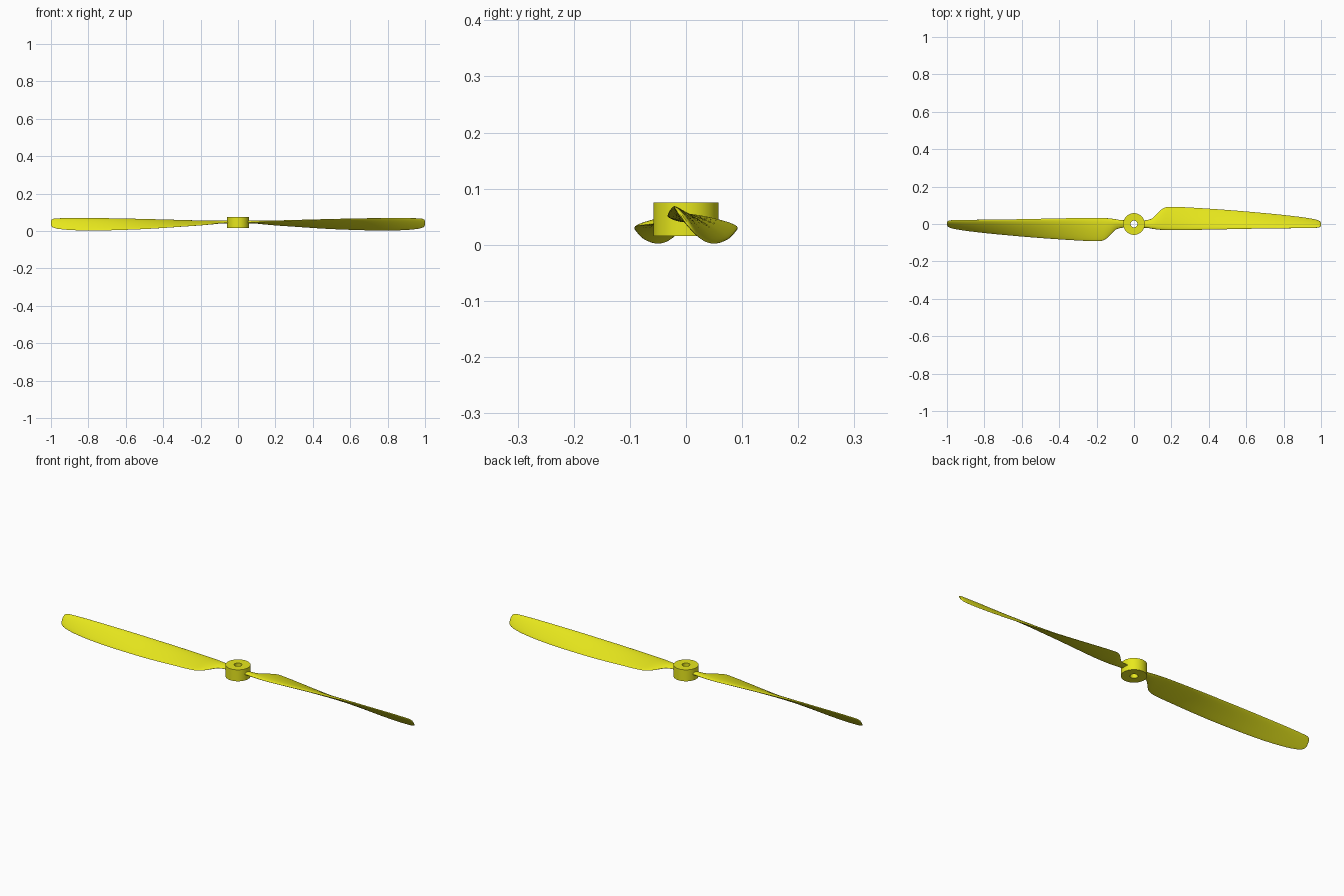
import bpy, bmesh, math

if "Cube" in bpy.data.objects:
    bpy.data.objects.remove(bpy.data.objects["Cube"])

mat = bpy.data.materials.new("yellow")
mat.diffuse_color = (0.8, 0.8, 0.012, 1)
mat.use_nodes = True
mat.node_tree.nodes["Principled BSDF"].inputs["Base Color"].default_value = mat.diffuse_color


def make_object(name, bm, angle):
    bmesh.ops.recalc_face_normals(bm, faces=bm.faces)
    mesh = bpy.data.meshes.new(name)
    bm.to_mesh(mesh)
    bm.free()
    mesh.materials.append(mat)
    obj = bpy.data.objects.new(name, mesh)
    bpy.context.collection.objects.link(obj)
    bpy.ops.object.select_all(action='DESELECT')
    obj.select_set(True)
    bpy.context.view_layer.objects.active = obj
    bpy.ops.object.shade_smooth_by_angle(angle=math.radians(angle))
    return obj


def bridge(bm, a, b):
    n = len(a)
    for i in range(n):
        bm.faces.new((a[i], a[(i + 1) % n], b[(i + 1) % n], b[i]))


# Hub: a rectangular profile turned around z, leaving the shaft bore open
bm = bmesh.new()
profile = [(0.018, 0.016), (0.058, 0.016), (0.058, 0.075), (0.018, 0.075)]
rings = []
for r, z in profile:
    rings.append([bm.verts.new((r * math.cos(k * math.tau / 64),
                                r * math.sin(k * math.tau / 64), z)) for k in range(64)])
for i in range(4):
    bridge(bm, rings[i], rings[(i + 1) % 4])
make_object("hub", bm, 30)

# Blade stations: x, leading y, trailing y, leading z, trailing z, thickness
stations = [
    (0.040, -0.020, 0.020, 0.047, 0.044, 0.015),
    (0.070, -0.021, 0.021, 0.047, 0.043, 0.015),
    (0.100, -0.026, 0.032, 0.048, 0.041, 0.015),
    (0.130, -0.030, 0.062, 0.049, 0.037, 0.015),
    (0.160, -0.032, 0.086, 0.050, 0.034, 0.015),
    (0.200, -0.033, 0.092, 0.051, 0.030, 0.015),
    (0.300, -0.032, 0.088, 0.055, 0.023, 0.014),
    (0.400, -0.030, 0.082, 0.059, 0.016, 0.014),
    (0.500, -0.028, 0.075, 0.062, 0.010, 0.013),
    (0.600, -0.026, 0.067, 0.065, 0.006, 0.013),
    (0.700, -0.024, 0.058, 0.067, 0.003, 0.012),
    (0.800, -0.023, 0.048, 0.068, 0.002, 0.011),
    (0.900, -0.022, 0.036, 0.068, 0.005, 0.011),
    (0.960, -0.021, 0.026, 0.067, 0.011, 0.010),
    (0.985, -0.019, 0.019, 0.065, 0.017, 0.009),
    (0.996, -0.015, 0.012, 0.060, 0.024, 0.007),
    (1.000, -0.009, 0.005, 0.053, 0.032, 0.003),
]


def slope(i, k):
    a, b = stations[max(i - 1, 0)], stations[min(i + 1, len(stations) - 1)]
    return (b[k] - a[k]) / (b[0] - a[0])


def between(i, t):
    # Smooth cubic blend between station i and the next one
    a, b = stations[i], stations[i + 1]
    d = b[0] - a[0]
    out = [a[0] + d * t]
    for k in range(1, 6):
        out.append((2*t**3 - 3*t**2 + 1) * a[k] + (t**3 - 2*t**2 + t) * d * slope(i, k)
                   + (3*t**2 - 2*t**3) * b[k] + (t**3 - t**2) * d * slope(i + 1, k))
    return out


def section(bm, s, n=40):
    # Aerofoil: fuller upper side, thinner towards the trailing edge
    x, y0, y1, z0, z1, thick = s
    dy, dz = y1 - y0, z1 - z0
    length = math.hypot(dy, dz)
    ring = []
    for k in range(n):
        a = k * math.tau / n
        u = (1 - math.cos(a)) / 2
        h = math.sin(a) * thick * (0.7 if a < math.pi else 0.35) * (1.2 - 0.5 * u)
        ring.append(bm.verts.new((x, y0 + dy * u - dz / length * h,
                                  z0 + dz * u + dy / length * h)))
    return ring


def blade(name, turn):
    bm = bmesh.new()
    samples = [between(i, j / 4) for i in range(len(stations) - 1) for j in range(4)]
    samples.append(stations[-1])
    loops = [section(bm, s) for s in samples]
    for a, b in zip(loops, loops[1:]):
        bridge(bm, a, b)
    bm.faces.new(loops[0])
    bm.faces.new(loops[-1])
    obj = make_object(name, bm, 50)
    obj.rotation_euler.z = turn


blade("right_blade", 0)
blade("left_blade", math.pi)
